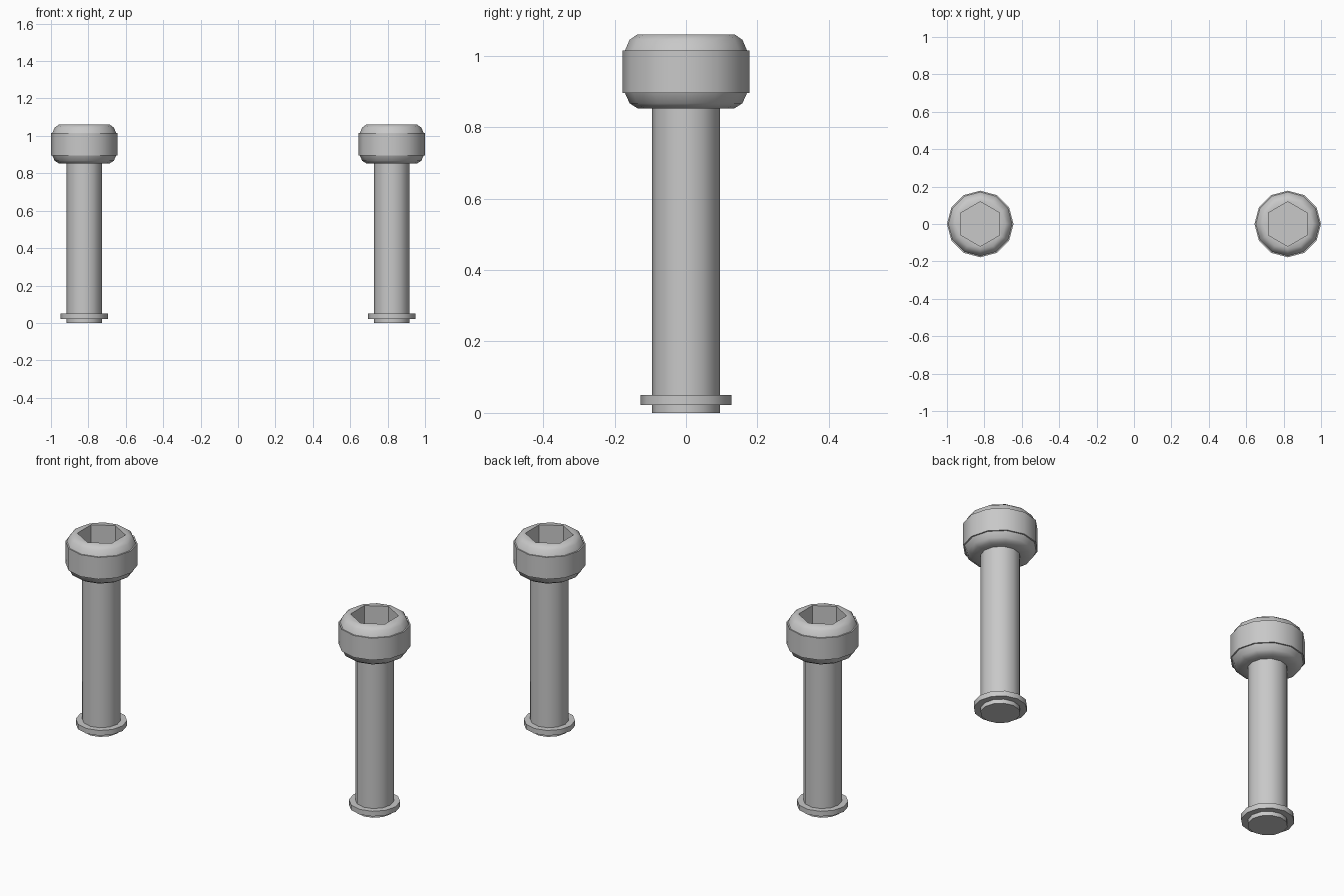
import bpy
import bmesh
from math import cos, sin, pi, radians

SIDES = 12
SPACING = 0.822

cube = bpy.data.objects.get("Cube")
if cube:
    bpy.data.objects.remove(cube, do_unlink=True)

steel = bpy.data.materials.new("grey_steel")
steel.use_nodes = True
steel.diffuse_color = (0.58, 0.58, 0.58, 1)
steel.node_tree.nodes["Principled BSDF"].inputs["Base Color"].default_value = (0.58, 0.58, 0.58, 1)


def ring(bm, radius, z, hexagon=False):
    """Ring of points; a hexagonal ring pulls every second point onto a flat."""
    points = []
    for i in range(SIDES):
        a = 2 * pi * i / SIDES
        r = radius * cos(pi / 6) if hexagon and i % 2 == 0 else radius
        points.append(bm.verts.new((r * cos(a), r * sin(a), z)))
    return points


def turned_part(name, x, profile):
    """Skin a stack of rings, listed bottom to top, and cap both ends."""
    bm = bmesh.new()
    rings = [ring(bm, *step) for step in profile]
    for low, high in zip(rings, rings[1:]):
        for i in range(SIDES):
            j = (i + 1) % SIDES
            bm.faces.new((low[i], low[j], high[j], high[i]))
    bm.faces.new(rings[0][::-1])
    bm.faces.new(rings[-1])
    bmesh.ops.recalc_face_normals(bm, faces=bm.faces)
    mesh = bpy.data.meshes.new(name)
    bm.to_mesh(mesh)
    bm.free()
    mesh.materials.append(steel)
    obj = bpy.data.objects.new(name, mesh)
    obj.location.x = x
    bpy.context.collection.objects.link(obj)
    bpy.ops.object.select_all(action="DESELECT")
    obj.select_set(True)
    bpy.context.view_layer.objects.active = obj
    bpy.ops.object.shade_smooth_by_angle(angle=radians(40))


# Rounded head with a straight rim band and a hexagonal socket
head = [
    (0.095, 0.853), (0.136, 0.853), (0.158, 0.867), (0.171, 0.896),
    (0.178, 0.896), (0.178, 1.015), (0.171, 1.015),
    (0.158, 1.045), (0.136, 1.06),
    (0.119, 1.06, True), (0.119, 0.9, True),
]
shaft = [(0.095, 0), (0.095, 0.86)]
collar = [(0.127, 0.022), (0.127, 0.05)]

for side, x in (("left", SPACING), ("right", -SPACING)):
    turned_part(side + "_bolt_head", x, head)
    turned_part(side + "_bolt_shaft", x, shaft)
    turned_part(side + "_bolt_collar", x, collar)
